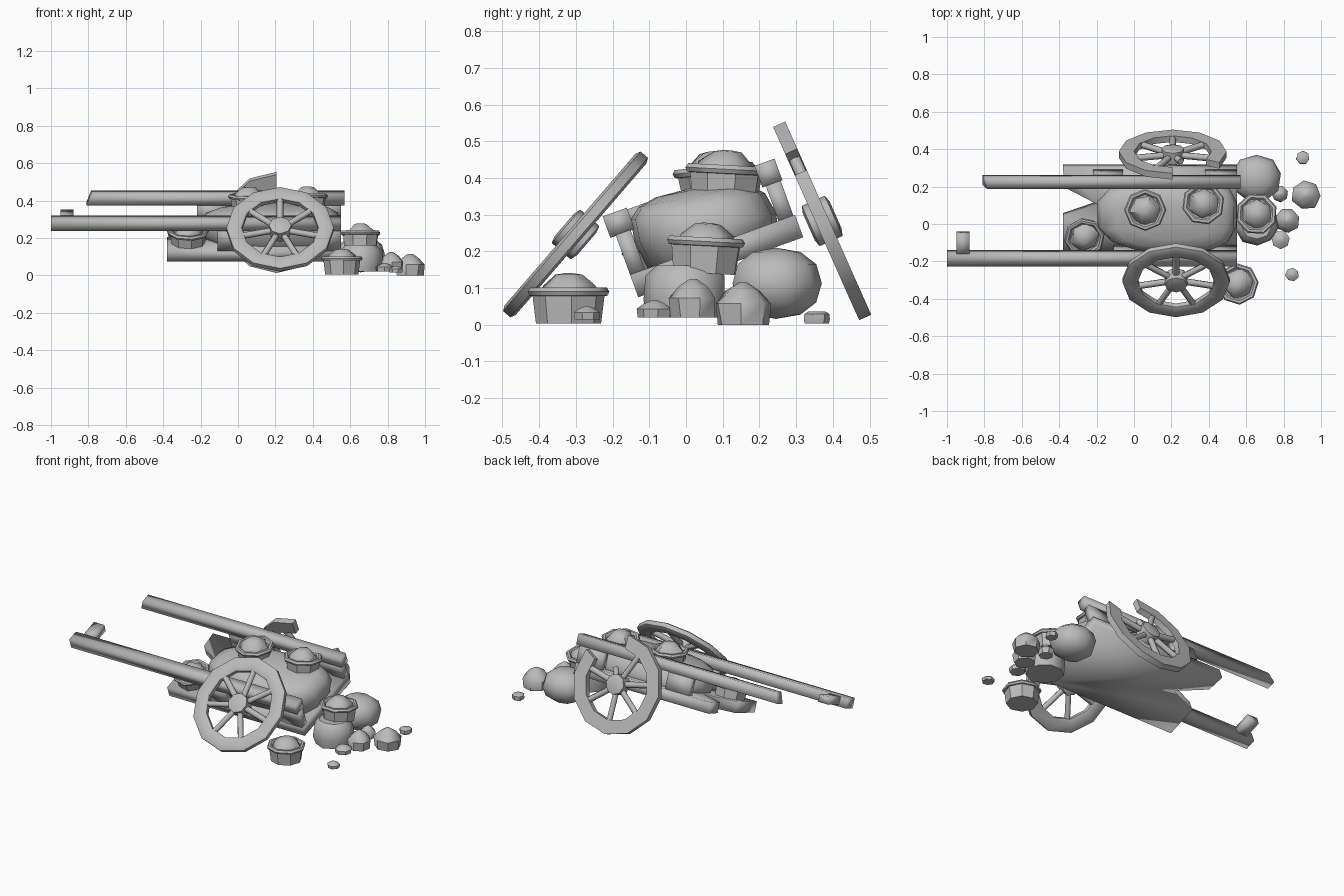
import bpy, bmesh, math, random
from mathutils import Matrix, Vector

random.seed(4)
if "Cube" in bpy.data.objects:
    bpy.data.objects.remove(bpy.data.objects["Cube"])

GREY = (0.5, 0.5, 0.5, 1)
mat = bpy.data.materials.new("stone_grey")
mat.use_nodes = True
mat.diffuse_color = GREY
bsdf = mat.node_tree.nodes["Principled BSDF"]
bsdf.inputs["Base Color"].default_value = GREY
bsdf.inputs["Roughness"].default_value = 0.8


def finish(name, bm, matrix=Matrix(), smooth=35):
    """Turn a bmesh into a placed, shaded object."""
    bmesh.ops.recalc_face_normals(bm, faces=bm.faces)
    me = bpy.data.meshes.new(name)
    bm.to_mesh(me)
    bm.free()
    me.materials.append(mat)
    ob = bpy.data.objects.new(name, me)
    bpy.context.collection.objects.link(ob)
    ob.matrix_world = matrix
    bpy.ops.object.select_all(action='DESELECT')
    ob.select_set(True)
    bpy.context.view_layer.objects.active = ob
    bpy.ops.object.shade_smooth_by_angle(angle=math.radians(smooth))
    return ob


def box(name, lo, hi, matrix):
    bm = bmesh.new()
    lo, hi = Vector(lo), Vector(hi)
    m = Matrix.Translation((lo + hi) / 2) @ Matrix.Diagonal((*(hi - lo), 1))
    bmesh.ops.create_cube(bm, size=1, matrix=m)
    return finish(name, bm, matrix, 100)


def lathe(bm, profile, n, turn=0.0, jitter=0.0, sweep=360, closed=False):
    """Spin (radius, height) points around z; closed joins the profile into a loop."""
    full = sweep == 360
    count = n if full else n + 1
    rings = []
    for i in range(count):
        a = math.radians(turn + sweep * i / n)
        ring = []
        for r, z in profile:
            r *= 1 + random.uniform(-jitter, jitter)
            ring.append(bm.verts.new((r * math.cos(a), r * math.sin(a), z)))
        rings.append(ring)
    k = len(profile)
    for i in range(n):
        a, b = rings[i], rings[(i + 1) % count]
        for j in range(k if closed else k - 1):
            bm.faces.new((a[j], b[j], b[(j + 1) % k], a[(j + 1) % k]))
    if closed and not full:
        bm.faces.new(rings[0])
        bm.faces.new(rings[-1])
    if not closed:
        bm.faces.new([r[0] for r in rings])
        bm.faces.new([r[-1] for r in rings])


# Cart frame: everything on the cart leans 20 degrees
TILT = math.radians(20)
CART = Matrix.Translation((0, -0.13, 0.075)) @ Matrix.Rotation(TILT, 4, 'X')

# Floor with a splintered notch in its left end
bm = bmesh.new()
outline = [(-0.38, 0), (0.55, 0), (0.55, 0.478), (-0.38, 0.478),
           (-0.37, 0.37), (-0.19, 0.27), (-0.38, 0.2)]
base = bm.faces.new([bm.verts.new((x, y, 0)) for x, y in outline])
ext = bmesh.ops.extrude_face_region(bm, geom=[base])
bmesh.ops.translate(bm, vec=(0, 0, 0.065),
                    verts=[g for g in ext["geom"] if isinstance(g, bmesh.types.BMVert)])
finish("cart_floor", bm, CART, 100)

# Long rails, side posts and the broken handle stub
box("front_rail", (-1.0, -0.016, 0.178), (0.55, 0.054, 0.24), CART)
rear = box("rear_rail", (-0.81, 0.42, 0.165), (0.57, 0.478, 0.228), CART)
for v in rear.data.vertices:
    if v.co.x < 0 and v.co.z > 0.2:
        v.co.x += 0.025
for side, y0, y1, top, spans in (
        ("front", 0.0, 0.043, 0.18, ((-0.11, 0.03), (0.40, 0.55))),
        ("rear", 0.43, 0.473, 0.167, ((-0.22, -0.06), (0.38, 0.55)))):
    for i, (x0, x1) in enumerate(spans):
        box(f"{side}_post_{i + 1}", (x0, y0, 0.06), (x1, y1, top), CART)
box("handle_stub", (-0.95, 0.03, 0.19), (-0.88, 0.165, 0.235), CART)

# Bulging load on the floor: blunter at its right end, top sloping to the rear
bm = bmesh.new()
bmesh.ops.create_uvsphere(bm, u_segments=14, v_segments=8, radius=1)
for v in bm.verts:
    powers = (0.5 if v.co.x > 0 else 0.9, 0.7, 0.65)
    p = [math.copysign(abs(c) ** e, c) for c, e in zip(v.co, powers)]
    slope = 0.03 * p[1] if p[2] > -0.2 else 0
    v.co = (0.175 + 0.378 * p[0], 0.237 + 0.195 * p[1], 0.115 + 0.115 * p[2] - slope)
finish("cart_load", bm, CART, 60)


# Wheels: rim, seven spokes (one may be snapped short) and a hub
def wheel(name, centre, lean, rim, turn, sweep, segments, first_spoke, snapped=None):
    m = Matrix.Translation(centre) @ Matrix.Rotation(math.radians(lean), 4, 'X')
    bm = bmesh.new()
    lathe(bm, rim, segments, turn=turn, sweep=sweep, closed=True)
    finish(name + "_rim", bm, m, 50)
    bm = bmesh.new()
    for i in range(7):
        a = math.radians(first_spoke + i * 360 / 7)
        length = 0.06 if i == snapped else 0.175
        place = Matrix.Rotation(a, 4, 'Z') @ Matrix.Translation((0.04 + length / 2, 0, 0)) \
            @ Matrix.Rotation(math.pi / 2, 4, 'Y')
        bmesh.ops.create_cone(bm, cap_ends=True, segments=6, radius1=0.018,
                              radius2=0.018, depth=length, matrix=place)
    finish(name + "_spokes", bm, m, 65)
    bm = bmesh.new()
    lathe(bm, [(0.04, -0.04), (0.06, -0.034), (0.06, 0.034), (0.04, 0.04)], 8)
    finish(name + "_hub", bm, m, 50)


round_rim = [(0.205, -0.013), (0.219, -0.02), (0.273, -0.02),
             (0.287, -0.013), (0.287, 0.013), (0.273, 0.02), (0.219, 0.02), (0.205, 0.013)]
flat_rim = [(0.207, -0.018), (0.288, -0.018), (0.288, 0.018), (0.207, 0.018)]
wheel("front_wheel", (0.225, -0.301, 0.246), 49.2, round_rim, 0, 360, 12, 90)
wheel("rear_wheel", (0.207, 0.371, 0.283), 114, flat_rim, 90, 300, 10, 270, 2 + 1)


# Baskets: tapered tub, thick rim and a heaped filling
def basket(name, centre, tilt=0.0, size=1.0, turn=0):
    m = Matrix.Translation(centre) @ Matrix.Rotation(math.radians(tilt), 4, 'X') \
        @ Matrix.Scale(size, 4)
    bm = bmesh.new()
    lathe(bm, [(0.09, 0), (0.1, 0.08), (0.085, 0.08)], 8, turn=turn)
    finish(name + "_tub", bm, m, 30)
    bm = bmesh.new()
    lathe(bm, [(0.082, 0.086), (0.094, 0.074), (0.108, 0.076), (0.113, 0.087),
               (0.106, 0.098), (0.092, 0.098)], 8, turn=turn, closed=True)
    finish(name + "_rim", bm, m, 50)
    bm = bmesh.new()
    lathe(bm, [(0.086, 0.076), (0.07, 0.105), (0.036, 0.134), (0.012, 0.138)],
          6, turn=turn + 10, jitter=0.1)
    finish(name + "_filling", bm, m, 45)


basket("basket_top_left", (0.06, 0.085, 0.335), 6)
basket("basket_top_right", (0.37, 0.105, 0.335), -3, 1.02, 15)
basket("basket_on_floor", (-0.265, -0.045, 0.15), 20, 0.97, 10)
basket("basket_on_boulder", (0.655, 0.05, 0.14), -3, 1.0, 20)
basket("basket_on_ground", (0.555, -0.32, 0.004), 0, 0.99, 5)

# Loose rocks: straight-sided below with a peaked or blunt top
PEAKED = [(0.92, 0), (1, 0.5), (0.6, 0.8), (0.15, 1)]
BLUNT = [(0.92, 0), (1, 0.35), (0.97, 0.8), (0.7, 1)]


def rock(name, x, y, z, r, h, shape=PEAKED, sides=7):
    bm = bmesh.new()
    lathe(bm, [(a * r, b * h) for a, b in shape], sides,
          turn=random.uniform(0, 50), jitter=0.05)
    finish(name, bm, Matrix.Translation((x, y, z)), 45)


ROCKS = [(0.82, 0.02, 0.02, 0.067, 0.105), (0.92, 0.155, 0.0, 0.08, 0.115),
         (0.78, 0.16, 0.02, 0.045, 0.07), (0.785, -0.085, 0.02, 0.049, 0.047),
         (0.845, -0.27, 0.015, 0.037, 0.036), (0.903, 0.355, 0.004, 0.036, 0.032, BLUNT)]
for i, spec in enumerate(ROCKS):
    rock(f"rock_{i + 1}", *spec)
rock("basket_boulder", 0.655, 0.0, 0.02, 0.117, 0.142, BLUNT, 9)

# Big rounded boulder behind the rocks
bm = bmesh.new()
bmesh.ops.create_uvsphere(bm, u_segments=9, v_segments=6, radius=1)
for v in bm.verts:
    v.co = [s * math.copysign(abs(c) ** 0.9, c) for c, s in zip(v.co, (0.132, 0.125, 0.097))]
finish("rear_boulder", bm, Matrix.Translation((0.655, 0.245, 0.113)), 60)
